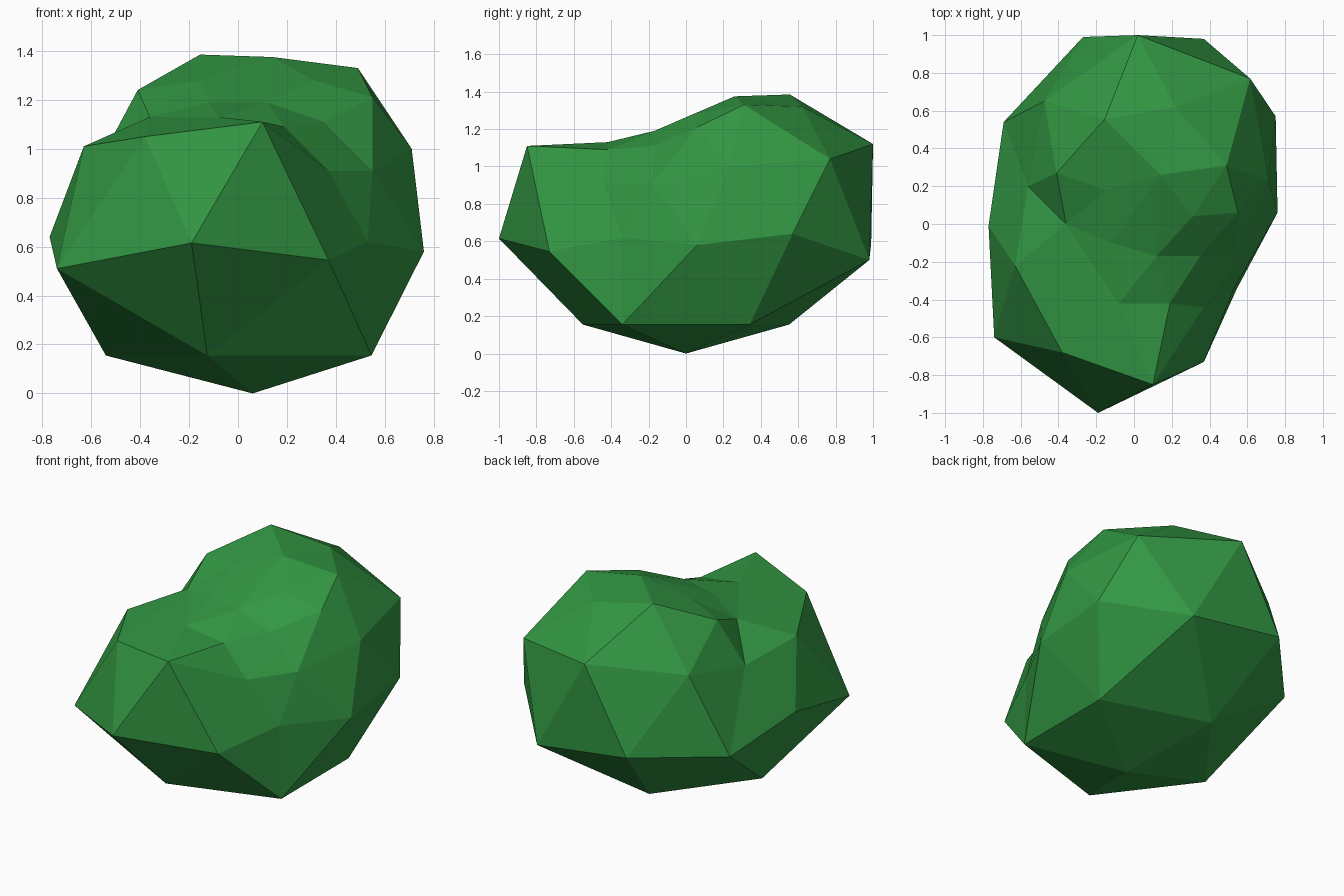
import bpy, bmesh, math
from mathutils import Vector

# Leaf colour
leaf = bpy.data.materials.new("leaf_green")
leaf.diffuse_color = (0.032, 0.305, 0.055, 1)

# Underside: bottom tip and a regular ring of five
base = [(0.06, 0, 0)] + [
    (0.06 + 0.6 * math.cos(math.radians(a)), 0.58 * math.sin(math.radians(a)), 0.155)
    for a in range(36, 396, 72)]
# Widest belt
belt = [(-.19, -1, .615), (.37, -.73, .545), (.53, -.34, .62), (.76, .06, .58),
        (.75, .57, .64), (.37, .98, .5), (-.27, .99, .59), (-.69, .54, .54),
        (-.77, -.01, .64), (-.74, -.6, .51)]
# Shoulders
shoulder = [(.1, -.85, 1.11), (.37, -.44, .91), (.55, -.18, .91), (.71, .23, 1),
            (.615, .77, 1.04), (.02, 1, 1.12), (-.475, .65, 1.045),
            (-.56, .2, .96), (-.63, -.22, 1.01), (-.38, -.68, 1.05)]
# Raised back lump and the dip in front of it
crown = [(-.155, .555, 1.385), (.14, .26, 1.375), (.49, .31, 1.33), (.22, .62, 1.32),
         (.55, .06, 1.21), (.31, .04, 1.28), (-.15, .18, 1.28), (-.41, .27, 1.24),
         (-.36, 0, 1.13), (-.12, -.1, 1.19), (.12, -.17, 1.19), (.35, -.17, 1.11),
         (.19, -.42, 1.09), (-.08, -.42, 1.13)]

# Skin the points on a ball, then push each one out to its real place
bm = bmesh.new()
centre = Vector((0, 0, 0.6))
target = {}
for p in map(Vector, base + belt + shoulder + crown):
    d = p - centre
    v = bm.verts.new(Vector((d.x, d.y * 0.78, d.z)).normalized())
    target[v] = p
bmesh.ops.convex_hull(bm, input=bm.verts[:])
for v in bm.verts:
    v.co = target[v]
bmesh.ops.recalc_face_normals(bm, faces=bm.faces[:])

mesh = bpy.data.meshes.new("bush")
bm.to_mesh(mesh)
bm.free()
mesh.materials.append(leaf)
bpy.context.collection.objects.link(bpy.data.objects.new("bush", mesh))
